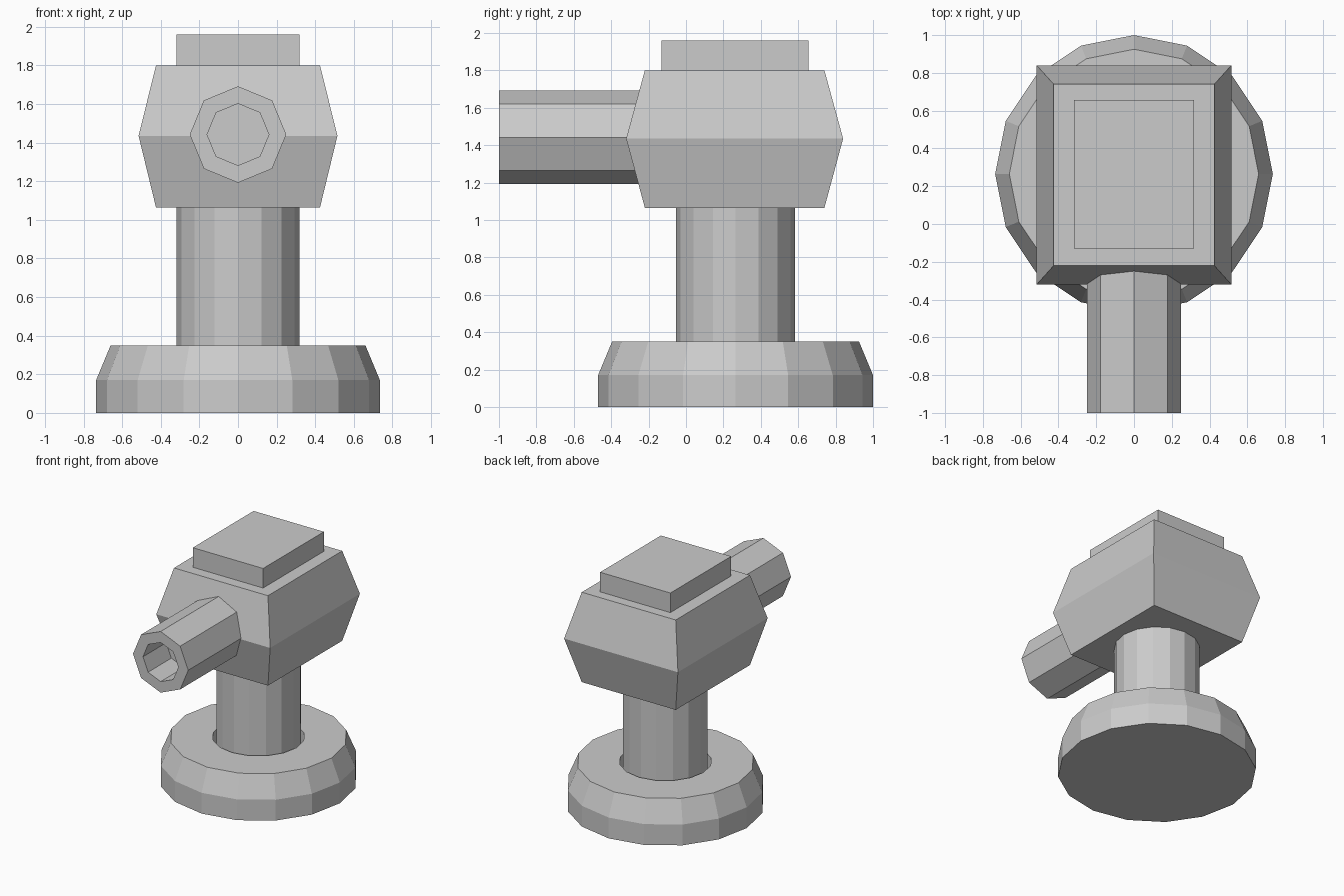
import bpy
import math
from mathutils import Matrix

if "Cube" in bpy.data.objects:
    bpy.data.objects.remove(bpy.data.objects["Cube"])

CY = 0.265  # depth of the turret axis

grey = bpy.data.materials.new("light_grey")
grey.diffuse_color = (0.6, 0.6, 0.6, 1)
grey.use_nodes = True
grey.node_tree.nodes["Principled BSDF"].inputs["Base Color"].default_value = grey.diffuse_color


def loft(name, rings, matrix):
    """Skin a list of equal-length rings and cap both ends."""
    n = len(rings[0])
    verts = [p for ring in rings for p in ring]
    faces = [[k * n + i, k * n + (i + 1) % n, (k + 1) * n + (i + 1) % n, (k + 1) * n + i]
             for k in range(len(rings) - 1) for i in range(n)]
    faces += [list(range(n))[::-1], [(len(rings) - 1) * n + i for i in range(n)]]
    mesh = bpy.data.meshes.new(name)
    mesh.from_pydata(verts, [], faces)
    mesh.transform(matrix)
    mesh.materials.append(grey)
    obj = bpy.data.objects.new(name, mesh)
    bpy.context.collection.objects.link(obj)
    return obj


def turned(name, sides, profile, matrix):
    """Faceted lathe part from (radius, height) pairs."""
    rings = [[(r * math.cos(2 * math.pi * i / sides), r * math.sin(2 * math.pi * i / sides), z)
              for i in range(sides)] for r, z in profile]
    return loft(name, rings, matrix)


def block(name, sections, matrix):
    """Stacked rectangles from (half width, half depth, height)."""
    rings = [[(-x, -y, z), (x, -y, z), (x, y, z), (-x, y, z)] for x, y, z in sections]
    return loft(name, rings, matrix)


axis = Matrix.Translation((0, CY, 0))

# Chamfered round base with a socket around the column
turned("base", 16, [(0.735, 0), (0.735, 0.17), (0.66, 0.35), (0.343, 0.35), (0.343, 0.17)], axis)

# Column
turned("column", 16, [(0.318, 0.17), (0.318, 1.07)], axis)

# Faceted head, widest at mid height, and its top plate
block("head", [(0.425, 0.48, 1.065), (0.515, 0.58, 1.435), (0.425, 0.48, 1.80)],
      Matrix.Translation((0, 0.26, 0)))
block("top_plate", [(0.318, 0.393, 1.80), (0.318, 0.393, 1.96)],
      Matrix.Translation((0, 0.263, 0)))

# Octagonal barrel pointing forward, with a recessed bore
turned("barrel", 8, [(0.25, 0), (0.25, 0.8), (0.16, 0.8), (0.16, 0.5)],
       Matrix.Translation((0, -0.2, 1.442)) @ Matrix.Rotation(math.pi / 2, 4, 'X'))
